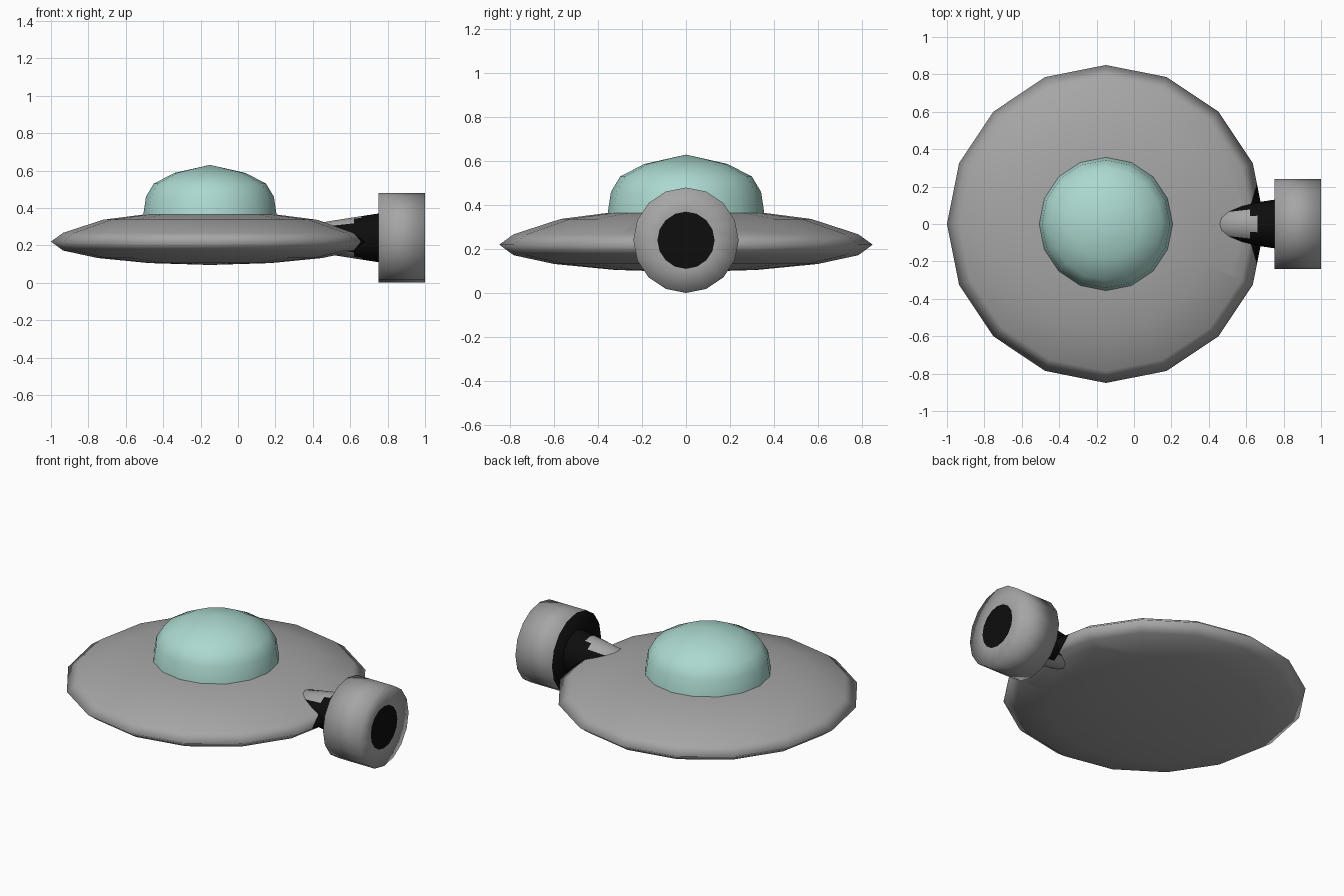
import bpy, bmesh, math
from mathutils import Vector

if "Cube" in bpy.data.objects:
    bpy.data.objects.remove(bpy.data.objects["Cube"])


def material(name, rgb):
    m = bpy.data.materials.new(name)
    m.diffuse_color = (*rgb, 1)
    m.use_nodes = True
    m.node_tree.nodes["Principled BSDF"].inputs["Base Color"].default_value = m.diffuse_color
    return m


GREY = material("hull grey", (0.38, 0.38, 0.38))
BLACK = material("engine black", (0.004, 0.004, 0.004))
GLASS = material("dome aqua", (0.41, 0.69, 0.63))
SEG = 16


def lathe(name, profile, origin, mats, along_x=False, rule=None, edit=None):
    """Revolve (radius, height) points, listed along the axis, around z or x."""
    bm = bmesh.new()
    rings = []
    for r, h in profile:
        ring = []
        for i in range(1 if r == 0 else SEG):
            a = 2 * math.pi * i / SEG
            p = (r * math.cos(a), r * math.sin(a), h)
            if along_x:
                p = (p[2], p[0], p[1])
            ring.append(bm.verts.new(Vector(p) + Vector(origin)))
        rings.append(ring)
    for lo, hi in zip(rings, rings[1:]):
        for i in range(SEG):
            j = (i + 1) % SEG
            quad = [lo[i % len(lo)], lo[j % len(lo)], hi[j % len(hi)], hi[i % len(hi)]]
            bm.faces.new(list(dict.fromkeys(quad)))
    if edit:
        edit(bm)
    bm.normal_update()
    for f in bm.faces:
        f.smooth = True
        if rule:
            f.material_index = rule(f.calc_center_median(), f.normal)
    me = bpy.data.meshes.new(name)
    bm.to_mesh(me)
    bm.free()
    for m in mats:
        me.materials.append(m)
    ob = bpy.data.objects.new(name, me)
    bpy.context.collection.objects.link(ob)
    return ob


# Saucer hull, with a black patch cut into the rim beside the engine
def patch_side(p, s):
    return (p.x - 0.594) - 0.29 * s * p.y


def cut_patch(bm):
    for s in (1, -1):
        faces = [f for f in bm.faces
                 if f.calc_center_median().x > 0.5 and abs(f.calc_center_median().y) < 0.3]
        geom = faces + list({e for f in faces for e in f.edges}) + \
            list({v for f in faces for v in f.verts})
        bmesh.ops.bisect_plane(bm, geom=geom, plane_co=(0.594, 0, 0),
                               plane_no=(1, -0.29 * s, 0))


def hull_rule(c, n):
    return int(c.x > 0.55 and patch_side(c, 1) > 0 and patch_side(c, -1) > 0)


lathe("saucer_hull",
      [(0, 0.095), (0.325, 0.105), (0.6, 0.132), (0.785, 0.172), (0.85, 0.22),
       (0.785, 0.267), (0.57, 0.337), (0.36, 0.364), (0, 0.38)],
      (-0.15, 0, 0), [GREY, BLACK], rule=hull_rule, edit=cut_patch)

# Cockpit dome
lathe("cockpit_dome",
      [(0.357, 0.36), (0.342, 0.46), (0.3, 0.53), (0.19, 0.587), (0, 0.63)],
      (-0.15, 0, 0), [GLASS])


# Engine drum: black back plate and black exhaust disc
def engine_rule(c, n):
    r = math.hypot(c.y, c.z - 0.24)
    return int(n.x < -0.5 or (n.x > 0.5 and r < 0.13))


lathe("engine_drum", [(0, 0.75), (0.24, 0.75), (0.24, 1.0), (0.13, 1.0), (0, 1.0)],
      (0, 0, 0.24), [GREY, BLACK], along_x=True, rule=engine_rule)


# Tapered strut: black with a grey strip above and below
def strut_rule(c, n):
    side = math.degrees(math.atan2(abs(c.y), abs(c.z - 0.24)))
    grey = (c.x < 0.62 and side < 45) or (c.x < 0.66 and side < 22)
    return int(not grey)


lathe("engine_strut", [(0, 0.4), (0.075, 0.4), (0.11, 0.62), (0.116, 0.66), (0.13, 0.75)],
      (0, 0, 0.24), [GREY, BLACK], along_x=True, rule=strut_rule)
